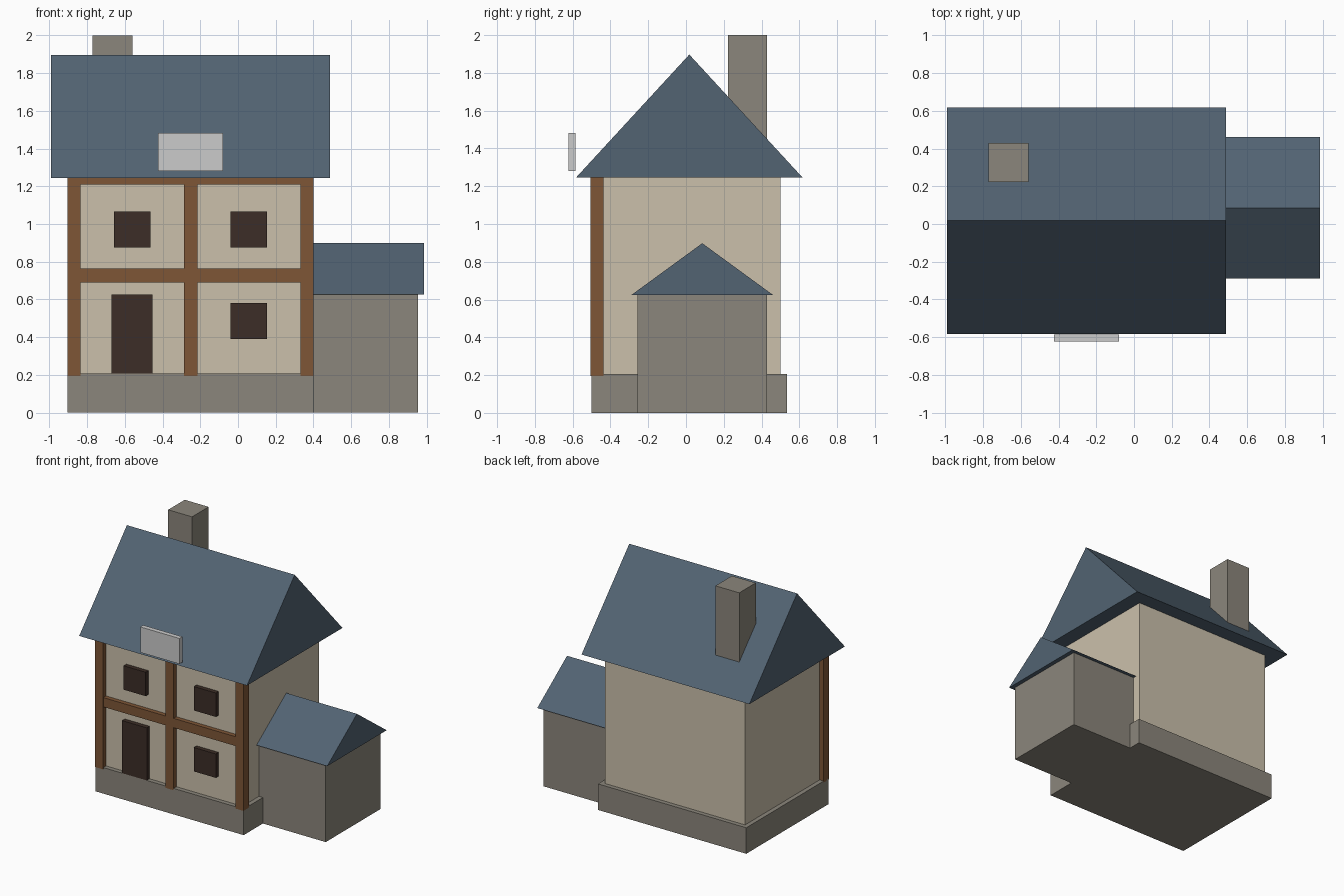
import bpy, bmesh

if "Cube" in bpy.data.objects:
    bpy.data.objects.remove(bpy.data.objects["Cube"])


def material(name, rgb):
    m = bpy.data.materials.new(name)
    m.diffuse_color = (*rgb, 1)
    m.use_nodes = True
    m.node_tree.nodes["Principled BSDF"].inputs["Base Color"].default_value = m.diffuse_color
    return m


STONE = material("stone", (0.26, 0.24, 0.20))
PLASTER = material("plaster", (0.60, 0.53, 0.41))
TIMBER = material("timber", (0.21, 0.093, 0.037))
SLATE = material("slate", (0.085, 0.125, 0.17))
DARK = material("dark_wood", (0.045, 0.027, 0.02))


def extrude_x(name, profile, x0, x1, mat):
    """Solid made by sweeping a (y, z) profile along x."""
    bm = bmesh.new()
    face = bm.faces.new([bm.verts.new((x0, y, z)) for y, z in profile])
    ext = bmesh.ops.extrude_face_region(bm, geom=[face])["geom"]
    moved = [v for v in ext if isinstance(v, bmesh.types.BMVert)]
    bmesh.ops.translate(bm, verts=moved, vec=(x1 - x0, 0, 0))
    bmesh.ops.recalc_face_normals(bm, faces=bm.faces)
    mesh = bpy.data.meshes.new(name)
    bm.to_mesh(mesh)
    bm.free()
    if mat:
        mesh.materials.append(mat)
    obj = bpy.data.objects.new(name, mesh)
    bpy.context.collection.objects.link(obj)
    return obj


def box(name, x, y, z, mat=None):
    return extrude_x(name, [(y[0], z[0]), (y[1], z[0]), (y[1], z[1]), (y[0], z[1])], *x, mat)


def gable_roof(name, x, y, z):
    mid = (y[0] + y[1]) / 2
    return extrude_x(name, [(y[0], z[0]), (y[1], z[0]), (mid, z[1])], *x, SLATE)


# Main house
box("foundation", (-0.905, 0.40), (-0.50, 0.535), (0, 0.207), STONE)
box("walls", (-0.87, 0.365), (-0.465, 0.50), (0.207, 1.25), PLASTER)
gable_roof("main_roof", (-0.99, 0.487), (-0.583, 0.618), (1.245, 1.897))
box("chimney", (-0.77, -0.56), (0.222, 0.43), (1.30, 2.0), STONE)

# Timber framing on the front
for name, x in (("left", -0.87), ("middle", -0.25), ("right", 0.3675)):
    box(name + "_post", (x - 0.035, x + 0.034), (-0.505, -0.438), (0.195, 1.26), TIMBER)
for name, z in (("middle", 0.727), ("top", 1.247)):
    box(name + "_beam", (-0.87, 0.365), (-0.50, -0.44), (z - 0.037, z + 0.037), TIMBER)

# Door and windows
box("door", (-0.67, -0.453), (-0.50, -0.45), (0.207, 0.625), DARK)
for name, x, z in (("upper_left", -0.56, 0.97), ("upper_right", 0.058, 0.97),
                   ("lower_right", 0.058, 0.485)):
    box(name + "_window", (x - 0.097, x + 0.097), (-0.50, -0.45), (z - 0.095, z + 0.095), DARK)

# Blank sign board above the front
box("sign_board", (-0.425, -0.08), (-0.622, -0.585), (1.28, 1.483))

# Side annex
box("annex", (0.365, 0.953), (-0.258, 0.43), (0, 0.63), STONE)
gable_roof("annex_roof", (0.33, 0.987), (-0.288, 0.46), (0.625, 0.898))
